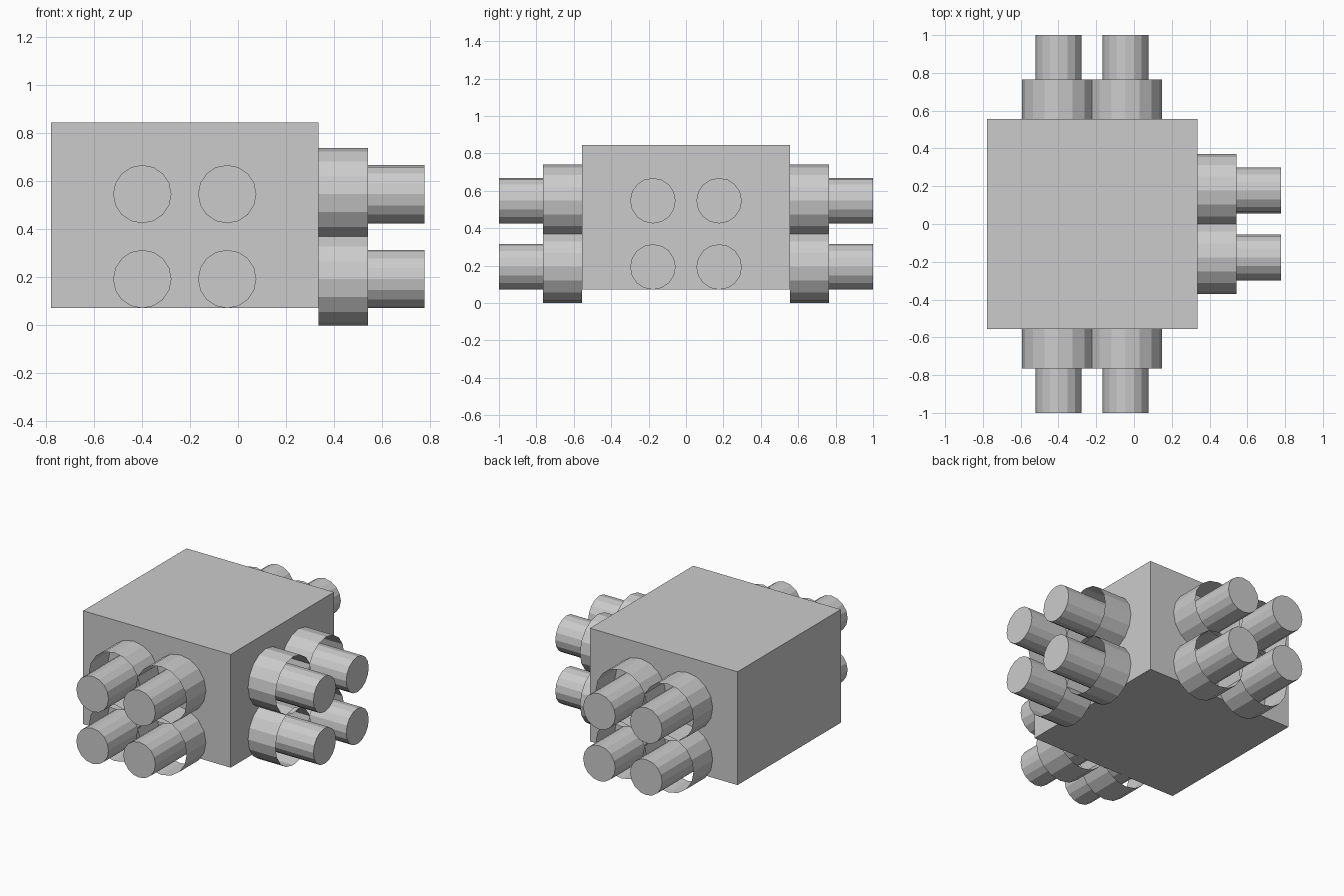
import bpy
from math import pi
from mathutils import Vector

if "Cube" in bpy.data.objects:
    bpy.data.objects.remove(bpy.data.objects["Cube"])

CX, CZ, OFF = -0.222, 0.37, 0.177   # cluster centre and half spacing
HALF = 0.557                        # half width of the body


def body():
    bpy.ops.mesh.primitive_cube_add(size=1, location=(CX, 0, 0.4585))
    ob = bpy.context.object
    ob.name = "body"
    ob.scale = (2 * HALF, 2 * HALF, 0.773)


def cylinder(name, base, axis, start, end, radius, cap):
    # 16-sided flat cylinder along axis, with a vertex pointing straight up
    rot = Vector(axis).to_track_quat('Z', 'Y')
    bpy.ops.mesh.primitive_cylinder_add(
        vertices=16, radius=radius, depth=end - start, end_fill_type=cap,
        location=Vector(base) + Vector(axis) * (start + end) / 2,
        rotation=rot.to_euler())
    bpy.context.object.name = name


body()

# Four nozzles on each of the front, back and right faces
for side, axis in (("front", (0, -1, 0)), ("back", (0, 1, 0)), ("right", (1, 0, 0))):
    across = Vector((0, 1, 0)) if side == "right" else Vector((1, 0, 0))
    for i, u in enumerate((-OFF, OFF)):
        for j, w in enumerate((-OFF, OFF)):
            base = Vector((CX, 0, CZ + w)) + across * u
            tag = f"{side}_{i}{j}"
            # open sleeve against the body
            cylinder("sleeve_" + tag, base, axis, HALF, 0.764, 0.193, 'NOTHING')
            # capped inner pipe
            cylinder("pipe_" + tag, base, axis, HALF, 1.0, 0.1215, 'NGON')
